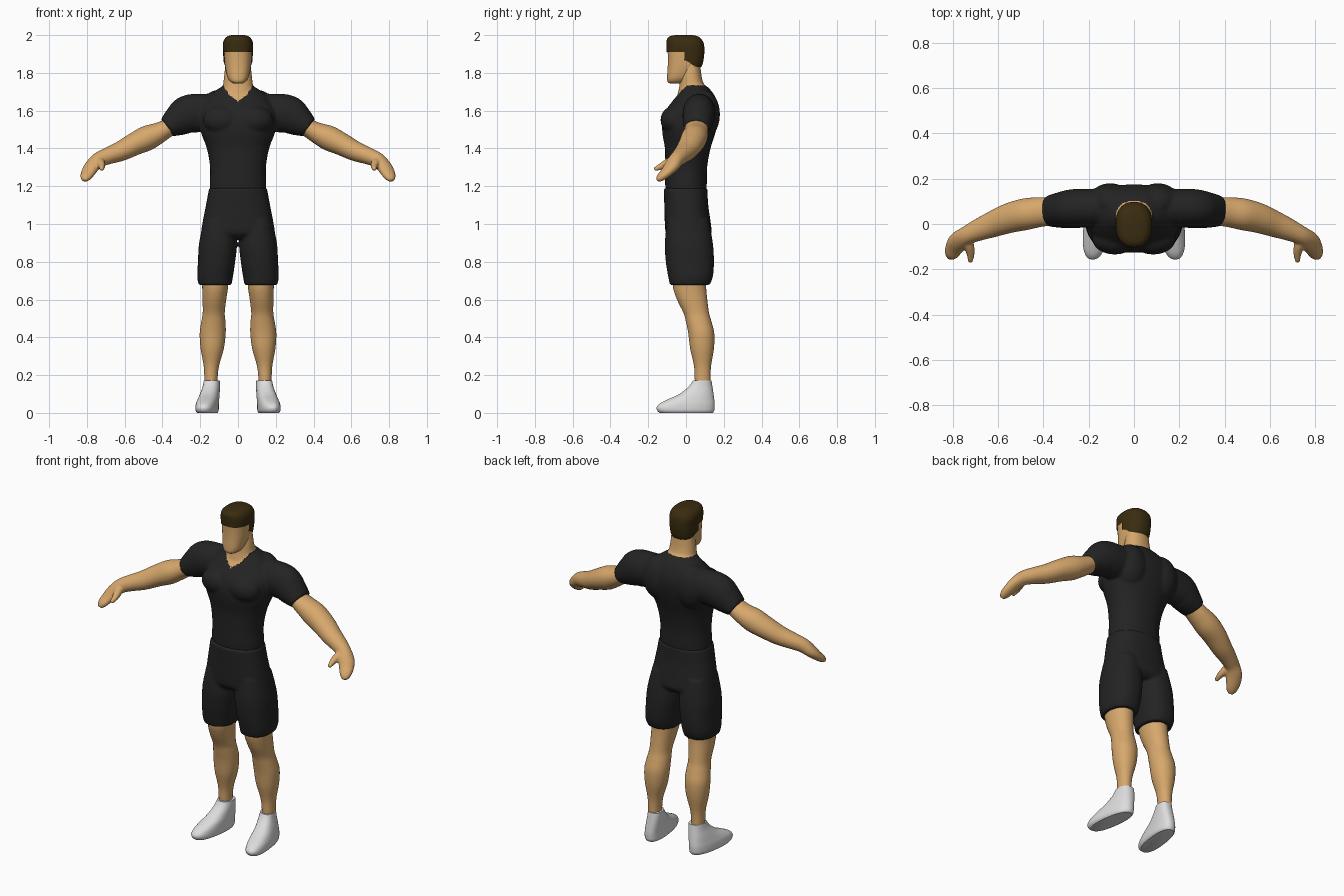
import bpy, bmesh, math
from mathutils import Vector

if "Cube" in bpy.data.objects:
    bpy.data.objects.remove(bpy.data.objects["Cube"])


def material(name, rgb):
    m = bpy.data.materials.new(name)
    m.diffuse_color = (*rgb, 1)
    m.use_nodes = True
    m.node_tree.nodes["Principled BSDF"].inputs["Base Color"].default_value = m.diffuse_color
    return m


SKIN = material("skin", (0.68, 0.39, 0.15))
CLOTH = material("black cloth", (0.017, 0.017, 0.018))
HAIR = material("dark brown hair", (0.042, 0.025, 0.005))
SHOE = material("white shoe", (0.72, 0.72, 0.72))


def smooth_rows(rows, steps):
    """Catmull-Rom interpolation of section rows."""
    out = []
    for i in range(len(rows) - 1):
        p = [rows[max(i - 1, 0)], rows[i], rows[i + 1], rows[min(i + 2, len(rows) - 1)]]
        for s in range(steps):
            t = s / steps
            out.append([0.5 * (2 * b + (c - a) * t + (2 * a - 5 * b + 4 * c - d) * t * t
                               + (3 * b - a - 3 * c + d) * t ** 3) for a, b, c, d in zip(*p)])
    return out + [list(rows[-1])]


def skin_rings(bm, rings):
    """Bridge point rings into a closed tube."""
    loops = [[bm.verts.new(p) for p in r] for r in rings]
    n = len(loops[0])
    for a, b in zip(loops, loops[1:]):
        for i in range(n):
            j = (i + 1) % n
            bm.faces.new((a[i], a[j], b[j], b[i]))
    bm.faces.new(loops[0][::-1])
    bm.faces.new(loops[-1])


def oval(n, power):
    for i in range(n):
        a = 2 * math.pi * (i + 0.5) / n
        c, s = math.cos(a), math.sin(a)
        yield (math.copysign(abs(c) ** (2 / power), c), math.copysign(abs(s) ** (2 / power), s))


def stack(bm, rows, side=1, power=2.2, n=40, steps=5, grow=0.0, shear=0.0):
    """Horizontal sections: z, x min, x max, y front, y back."""
    rings = []
    for z, x0, x1, y0, y1 in smooth_rows(rows, steps):
        ring = []
        for c, s in oval(n, power):
            y = (y0 + y1) / 2 + s * ((y1 - y0) / 2 + grow)
            x = (x0 + x1) / 2 + c * ((x1 - x0) / 2 + grow) - shear * (y - 0.05)
            ring.append((side * x, y, z))
        rings.append(ring)
    skin_rings(bm, rings)


def centred(rows):
    return [(z, -h, h, a, b) for z, h, a, b in rows]


def limb(bm, rows, side, n=28, steps=5):
    """Sections across a path: x, y, z, horizontal radius, upright radius."""
    rows = smooth_rows(rows, steps)
    pts = [Vector(r[:3]) for r in rows]
    rings = []
    for i, r in enumerate(rows):
        t = (pts[min(i + 1, len(pts) - 1)] - pts[max(i - 1, 0)]).normalized()
        u = t.cross(Vector((0, 0, 1))).normalized()
        v = u.cross(t)
        ring = [pts[i] + u * c * r[3] + v * s * r[4] for c, s in oval(n, 2)]
        rings.append([(side * p.x, p.y, p.z) for p in ring])
    skin_rings(bm, rings)


def bulge(bm, centre, radii):
    res = bmesh.ops.create_uvsphere(bm, u_segments=24, v_segments=16, radius=1)
    for v in res["verts"]:
        v.co = Vector([c + r * k for c, r, k in zip(centre, radii, v.co)])


def finish(name, bm, mats, voxel=0, smooth=4, rule=None):
    bmesh.ops.recalc_face_normals(bm, faces=bm.faces[:])
    me = bpy.data.meshes.new(name)
    bm.to_mesh(me)
    bm.free()
    ob = bpy.data.objects.new(name, me)
    bpy.context.collection.objects.link(ob)
    if voxel:  # fuse the overlapping volumes
        m = ob.modifiers.new("fuse", 'REMESH')
        m.mode, m.voxel_size = 'VOXEL', voxel
        m = ob.modifiers.new("soften", 'SMOOTH')
        m.iterations, m.factor = smooth, 0.5
        dg = bpy.context.evaluated_depsgraph_get()
        new = bpy.data.meshes.new_from_object(ob.evaluated_get(dg))
        ob.modifiers.clear()
        ob.data = new
    ob.data.materials.clear()
    for m in mats:
        ob.data.materials.append(m)
    for p in ob.data.polygons:
        p.material_index = rule(p.center) if rule else 0
    bpy.ops.object.select_all(action='DESELECT')
    ob.select_set(True)
    bpy.context.view_layer.objects.active = ob
    bpy.ops.object.shade_smooth_by_angle(angle=math.radians(50))
    return ob


# Shirt with chest, shoulder blades, sleeves and the neck rising out of it
bm = bmesh.new()
stack(bm, centred([(1.15, .145, -.10, .105), (1.2, .15, -.11, .11), (1.3, .148, -.11, .112),
                   (1.4, .165, -.112, .13), (1.48, .195, -.125, .155), (1.54, .205, -.125, .17),
                   (1.6, .2, -.108, .175), (1.65, .175, -.072, .165), (1.69, .14, -.04, .145),
                   (1.725, .09, -.02, .115), (1.74, .05, 0, .09)]))
stack(bm, centred([(1.6, .08, -.05, .11), (1.68, .09, -.045, .115), (1.73, .08, -.035, .097),
                   (1.78, .074, -.03, .083), (1.85, .066, -.02, .075)]))
for s in (-1, 1):
    bulge(bm, (s * .085, -.065, 1.55), (.1, .07, .075))
    bulge(bm, (s * .105, .095, 1.58), (.1, .085, .13))
    limb(bm, [(.1, .07, 1.60, .08, .09), (.19, .07, 1.59, .085, .1), (.265, .068, 1.58, .086, .102),
              (.32, .062, 1.547, .08, .085), (.378, .056, 1.51, .068, .055)], s)


def neckline(c):
    return 1 if c.z > min(1.735, 1.65 + .75 * abs(c.x) + .6 * max(0, c.y + .04)) else 0


finish("shirt_and_neck", bm, [CLOTH, SKIN], .008, 4, neckline)

# Shorts
bm = bmesh.new()
stack(bm, centred([(1.19, .153, -.118, .113), (1.1, .17, -.115, .118), (1.0, .189, -.112, .132),
                   (.95, .194, -.105, .135), (.92, .17, -.07, .11)]), power=2.4)
for s in (-1, 1):
    stack(bm, [(1.02, .02, .18, -.1, .12), (.9, .006, .206, -.112, .142), (.8, .015, .212, -.107, .148),
               (.72, .027, .216, -.094, .142), (.677, .034, .207, -.085, .125)], s, 2.3)
finish("shorts", bm, [CLOTH], .008, 3)

# Head
HEAD = centred([(1.743, .022, -.085, -.03), (1.755, .042, -.098, 0), (1.78, .057, -.1, .03),
                (1.83, .068, -.097, .075), (1.87, .072, -.096, .088), (1.91, .074, -.097, .092),
                (1.95, .075, -.098, .09), (1.975, .067, -.096, .077), (1.99, .05, -.08, .057),
                (1.996, .028, -.05, .03)])
bm = bmesh.new()
stack(bm, HEAD, power=2.4, n=48, steps=6)
finish("head", bm, [SKIN])

# Short hair: a thin cap over the head, cut low at the back
bm = bmesh.new()
stack(bm, [(z + max(0, z - 1.92) * .053, *r) for z, *r in HEAD], power=2.4, n=96, steps=10, grow=.005)


def hairline(y):
    return 1.908 if y < -.01 else max(1.83, 1.87 - .6 * (y + .01))


bmesh.ops.delete(bm, geom=[f for f in bm.faces
                           if f.calc_center_median().z < hairline(f.calc_center_median().y)],
                 context='FACES')
finish("hair", bm, [HAIR])

for s, label in ((-1, "right"), (1, "left")):
    # Arm with mitten hand and thumb
    bm = bmesh.new()
    limb(bm, [(.32, .057, 1.53, .055, .045), (.37, .055, 1.508, .062, .048), (.42, .052, 1.482, .066, .056),
              (.48, .043, 1.455, .07, .066), (.55, .026, 1.422, .066, .06), (.62, 0, 1.386, .058, .053),
              (.69, -.028, 1.36, .048, .045), (.74, -.052, 1.338, .041, .04),
              (.773, -.077, 1.305, .045, .034), (.793, -.106, 1.272, .04, .027),
              (.806, -.135, 1.246, .03, .021), (.812, -.15, 1.229, .014, .011)], s)
    limb(bm, [(.745, -.05, 1.34, .024, .024), (.73, -.09, 1.325, .024, .024),
              (.721, -.13, 1.306, .018, .018), (.722, -.168, 1.288, .01, .01)], s, 16)
    finish(label + "_arm", bm, [SKIN], .006, 3)

    # Lower leg
    bm = bmesh.new()
    stack(bm, [(.75, .05, .195, -.07, .11), (.67, .052, .19, -.07, .107), (.6, .062, .188, -.048, .113),
               (.53, .07, .187, -.014, .122), (.48, .066, .195, .0, .136), (.42, .065, .203, .012, .15),
               (.34, .075, .198, .022, .148), (.25, .1, .182, .042, .133), (.18, .108, .178, .046, .13),
               (.1, .11, .175, .05, .13)], s, 2.1, 32)
    finish(label + "_leg", bm, [SKIN])

    # Slip-on shoe, toes turned slightly out
    bm = bmesh.new()
    stack(bm, [(0, .108, .207, -.14, .143), (.012, .101, .214, -.153, .15), (.03, .1, .215, -.156, .152),
               (.05, .1, .213, -.138, .152), (.07, .1, .208, -.1, .15), (.1, .1, .2, -.035, .146),
               (.14, .1, .189, .015, .14), (.172, .102, .184, .038, .135)], s, 2.4, 40, shear=.12)
    finish(label + "_shoe", bm, [SHOE])
